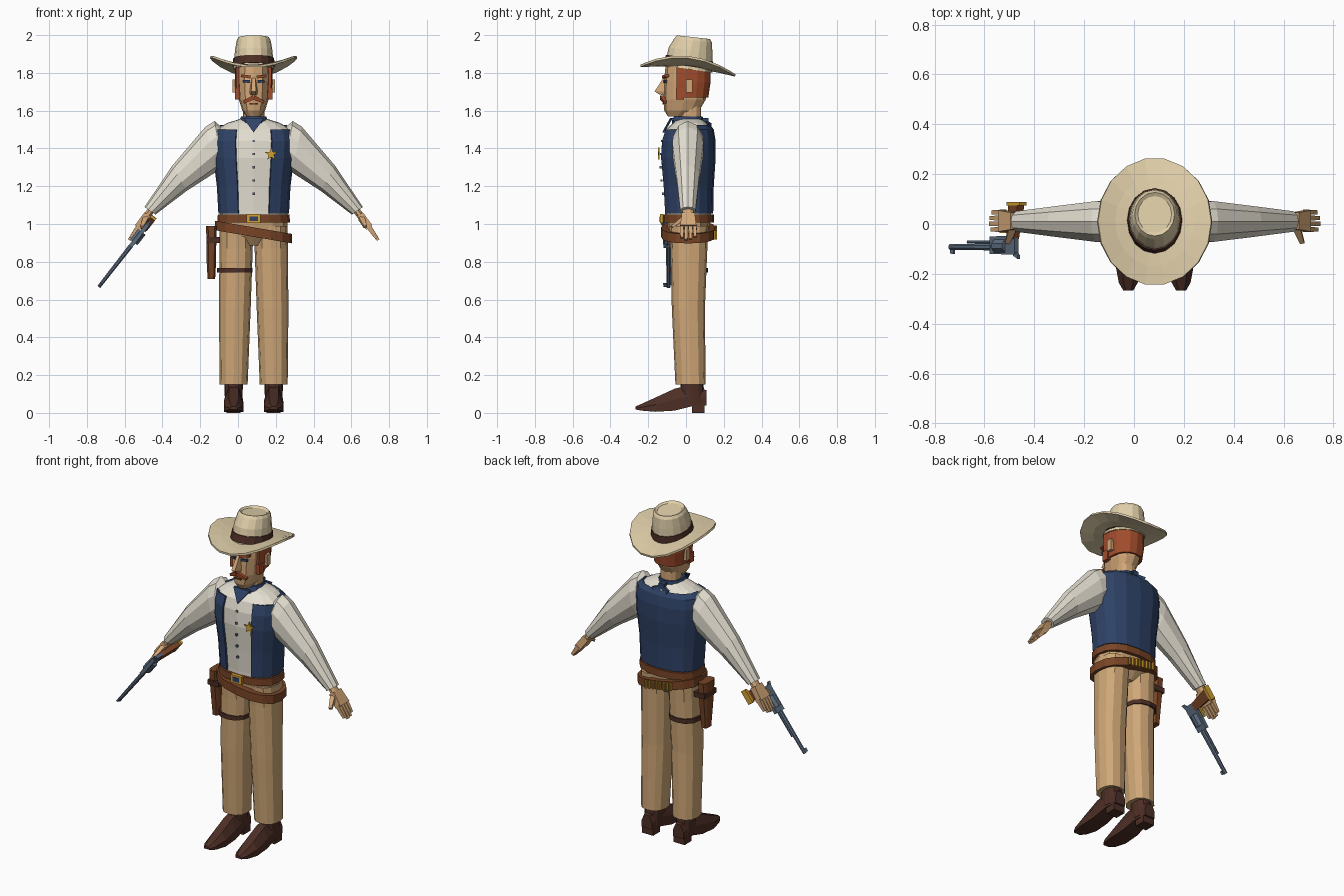
import bpy, bmesh, math
from mathutils import Vector as V

CX = 0.083  # body centre line


def material(name, r, g, b):
    m = bpy.data.materials.new(name)
    m.diffuse_color = (*[(v / 255) ** 2.2 for v in (r, g, b)], 1)
    return m


SHIRT = material("cream cotton", 228, 222, 208)
NAVY = material("navy cloth", 50, 68, 102)
SKIN = material("tan skin", 208, 164, 118)
PANTS = material("khaki cloth", 205, 165, 118)
LEATHER = material("brown leather", 120, 70, 42)
DARK = material("dark leather", 78, 50, 42)
FELT = material("pale felt", 224, 206, 168)
HAIR = material("auburn hair", 160, 78, 48)
BRASS = material("brass", 208, 158, 52)
STEEL = material("blued steel", 92, 108, 126)


def loft(name, rings, mat, caps=True, keep=None, thick=0):
    """Skin a list of point rings; keep filters faces, thick makes a shell."""
    bm = bmesh.new()
    rows = [[bm.verts.new(p) for p in r] for r in rings]
    n = len(rows[0])
    for a, b in zip(rows, rows[1:]):
        for i in range(n):
            j = (i + 1) % n
            bm.faces.new((a[i], a[j], b[j], b[i]))
    if caps:
        bm.faces.new(rows[0])
        bm.faces.new(rows[-1])
    bmesh.ops.recalc_face_normals(bm, faces=bm.faces)
    if keep:
        bad = [f for f in bm.faces if not keep(f.calc_center_median())]
        bmesh.ops.delete(bm, geom=bad, context='FACES')
    me = bpy.data.meshes.new(name)
    bm.to_mesh(me)
    bm.free()
    me.materials.append(mat)
    ob = bpy.data.objects.new(name, me)
    bpy.context.collection.objects.link(ob)
    if thick:
        m = ob.modifiers.new("shell", 'SOLIDIFY')
        m.thickness, m.offset = thick, -1
    return ob


def hoop(z, rx, yf, yb, n=12, s=0, tilt=0, slope=0, p=0.85):
    """Horizontal squarish ring from y=yf to y=yb, optionally slanted."""
    out = []
    for i in range(n):
        a = 2 * math.pi * i / n - math.pi / 2
        x = math.copysign(abs(math.cos(a)) ** p, math.cos(a)) * rx
        y = math.copysign(abs(math.sin(a)) ** p, math.sin(a)) * (yb - yf) / 2
        out.append(V((CX + s + x, (yf + yb) / 2 + y, z + tilt * x + slope * y)))
    return out


def bar(name, p0, p1, w0, w1, mat, side=(0, 1, 0), n=4):
    """Tapered prism from p0 to p1; w = (half size along side, across)."""
    p0, p1, v = V(p0), V(p1), V(side)
    u = (p1 - p0).cross(v).normalized()
    k = math.sqrt(2) if n == 4 else 1
    ang = [2 * math.pi * (i + 0.5) / n for i in range(n)]
    return loft(name, [[p + v * w[0] * k * math.cos(a) + u * w[1] * k * math.sin(a) for a in ang]
                       for p, w in ((p0, w0), (p1, w1))], mat)


def box(name, s, y, z, hx, hy, hz, mat):
    return bar(name, (CX + s, y, z - hz), (CX + s, y, z + hz), (hy, hx), (hy, hx), mat)


def plate(name, pts, y, mat, t=0.008):
    return loft(name, [[(CX + s, y + d, z) for s, z in pts] for d in (0, -t)], mat)


# Shirt torso and open vest
TORSO = [(1.03, .178, -.11, .13), (1.07, .178, -.11, .135), (1.2, .186, -.118, .138),
         (1.35, .205, -.132, .148), (1.44, .21, -.127, .148), (1.5, .2, -.108, .138),
         (1.535, .14, -.07, .11), (1.56, .06, -.045, .075)]
loft("shirt_body", [hoop(*t, n=16) for t in TORSO], SHIRT)
loft("vest", [hoop(z, rx + .009, f - .009, b + .009, n=16) for z, rx, f, b in
              [(1.055, .178, -.11, .135)] + TORSO[2:6] + [(1.525, .165, -.085, .12)]], NAVY, False,
     lambda c: not (c.y < -.04 and abs(c.x - CX) < .08) and (c.z < 1.5 or c.y > .04), .012)
for i in range(5):
    box("shirt_button", 0, -.122 - .012 * math.sin(i * .7), 1.16 + i * .07, .006, .006, .006, STEEL)
star = [((.036 if i % 2 == 0 else .015) * math.sin(i * math.pi / 5) + .093,
         (.036 if i % 2 == 0 else .015) * math.cos(i * math.pi / 5) + 1.37) for i in range(10)]
plate("star_badge", star, -.139, BRASS)

# Neckerchief
loft("neckerchief", [hoop(1.525, .078, -.075, .09), hoop(1.55, .074, -.075, .092),
                     hoop(1.57, .066, -.062, .088)], NAVY)
loft("neckerchief_point", [[(CX + s, y, z) for s, y, z in r] for r in
     ([(-.055, -.07, 1.56), (.055, -.07, 1.56), (0, -.115, 1.485)],
      [(-.055, -.085, 1.56), (.055, -.085, 1.56), (0, -.126, 1.485)])], NAVY)
box("neckerchief_knot", 0, .1, 1.545, .018, .018, .016, NAVY)
for k in (-1, 1):
    bar("neckerchief_tail", (CX, .105, 1.54), (CX + k * .045, .128, 1.515), (.008, .008), (.008, .02), NAVY)

# Head and face
loft("neck", [hoop(1.52, .058, -.035, .08), hoop(1.64, .056, -.035, .08)], SKIN)
loft("head", [hoop(1.568, .036, -.095, .0), hoop(1.6, .06, -.115, .07), hoop(1.66, .079, -.12, .105),
              hoop(1.76, .086, -.117, .115), hoop(1.86, .084, -.105, .11)], SKIN)
loft("hair", [hoop(z, rx, -.12, yb, n=16) for z, rx, yb in
              ((1.67, .093, .118), (1.75, .1, .13), (1.845, .1, .13))], HAIR, False,
     lambda c: c.y > -.065, .02)
nose = [[(CX + s, y, z) for s, y, z in r] for r in
        ([(-.01, -.11, 1.775), (.01, -.11, 1.775), (.009, -.122, 1.77), (-.009, -.122, 1.77)],
         [(-.022, -.11, 1.7), (.022, -.11, 1.7), (.012, -.166, 1.702), (-.012, -.166, 1.702)],
         [(-.018, -.11, 1.682), (.018, -.11, 1.682), (.01, -.14, 1.685), (-.01, -.14, 1.685)])]
loft("nose", nose, SKIN)
box("mouth", 0, -.12, 1.637, .022, .004, .004, LEATHER)
for k in (-1, 1):
    bar("eyebrow", (CX + k * .016, -.117, 1.778), (CX + k * .068, -.1, 1.785), (.01, .008), (.01, .006), HAIR)
    bar("eye", (CX + k * .02, -.114, 1.754), (CX + k * .056, -.106, 1.756), (.006, .008), (.006, .006), NAVY)
    bar("moustache", (CX, -.126, 1.67), (CX + k * .054, -.112, 1.645), (.012, .012), (.008, .007), HAIR)
    box("ear", k * .1, .018, 1.73, .012, .017, .034, SKIN)
    box("sideburn", k * .087, -.032, 1.69, .012, .022, .03, HAIR)

# Wide brimmed hat
brim = []
for f in (.4, .7, 1):
    ring = []
    for i in range(18):
        a = 2 * math.pi * i / 18
        x, y = .227 * f * math.cos(a), .256 * f * math.sin(a)
        ring.append((CX + x, y + .01, 1.838 - .1 * y + 1.0 * x * x - .35 * y * y))
    brim.append(ring)
loft("hat_brim", brim, FELT, False, None, .012)
loft("hat_crown", [hoop(1.82, .108, -.113, .14, 16, slope=-.15, p=1),
                   hoop(1.92, .099, -.092, .14, 16, slope=-.12, p=1),
                   hoop(1.972, .09, -.062, .137, 16, slope=-.11, p=1),
                   hoop(1.989, .08, -.048, .127, 16, slope=-.11, p=1),
                   hoop(1.98, .068, -.035, .112, 16, slope=-.11, p=1)], FELT)
loft("hat_band", [hoop(1.835, .112, -.118, .144, 16, slope=-.15, p=1),
                  hoop(1.878, .108, -.106, .144, 16, slope=-.14, p=1)], DARK)

# Trousers and belts
loft("hips", [hoop(.885, .07, -.05, .075), hoop(.94, .176, -.09, .12), hoop(1.03, .18, -.105, .13)], PANTS)
loft("belt", [hoop(1.008, .192, -.125, .148, 16), hoop(1.05, .19, -.125, .148, 16)], LEATHER)
box("belt_buckle", 0, -.13, 1.028, .037, .008, .024, BRASS)
box("buckle_inset", 0, -.137, 1.028, .022, .004, .013, NAVY)
loft("gun_belt", [hoop(.932, .204, -.132, .155, 16, tilt=-.17),
                  hoop(.982, .204, -.132, .155, 16, tilt=-.17)], LEATHER)
for i in range(8):
    s = -.09 + i * .024
    bar("cartridge", (CX + s, .156, .932 - .17 * s), (CX + s, .156, .978 - .17 * s),
        (.008, .007), (.008, .007), BRASS, n=6)
loft("holster", [[(CX - .224 + x * w, .005 + y * d, z) for x, y in
                  ((-1, -.6), (-.6, -1), (.6, -1), (1, -.6), (1, .6), (.6, 1), (-.6, 1), (-1, .6))]
                 for z, w, d in ((.71, .02, .03), (.8, .025, .038), (.9, .026, .05), (.99, .028, .055))], LEATHER)
bar("holster_strap", (CX - .215, .005, .9), (CX - .215, .005, .93), (.056, .036), (.058, .036), DARK)
loft("leg_strap", [hoop(z, .094, -.088, .117, s=-.1) for z in (.742, .768)], DARK)

for k, nm in ((1, "left"), (-1, "right")):
    P = lambda s, y, z: V((CX + k * s, y, z))
    # Legs and boots
    loft(nm + "_trouser_leg", [hoop(.15, .074, -.056, .104, s=k * .106), hoop(.55, .084, -.075, .1, s=k * .1),
                               hoop(.87, .088, -.083, .113, s=k * .093),
                               hoop(.99, .088, -.09, .12, s=k * .092)], PANTS)
    loft(nm + "_boot_shaft", [hoop(.05, .046, -.03, .1, s=k * .106),
                              hoop(.19, .05, -.03, .09, s=k * .106)], DARK)
    loft(nm + "_boot_foot", [[P(.106 + x * w, y, zb + (zt - zb) * h) for x, h in
                              ((-1, 0), (1, 0), (1, .5), (.5, 1), (-.5, 1), (-1, .5))]
                             for y, w, zb, zt in ((.108, .035, .04, .12), (.03, .044, .035, .15),
                                                  (-.06, .05, .012, .128), (-.16, .052, .006, .082),
                                                  (-.235, .038, .012, .048), (-.267, .02, .018, .034))], DARK)
    box(nm + "_boot_heel", k * .106, .065, .022, .037, .034, .022, DARK)
    # Sleeves: outer point, inner point, depth
    rings = []
    for ox, oz, ix, iz, d in ((.15, 1.495, .14, 1.37, .06), (.207, 1.545, .165, 1.31, .083),
                              (.255, 1.515, .2, 1.275, .086), (.43, 1.31, .355, 1.175, .064),
                              (.578, 1.09, .52, 1.05, .043)):
        o, i = P(ox, .01, oz), P(ix, .01, iz)
        rings.append([(o + i) / 2 + (o - i) / 2 * math.cos(a) + V((0, d * math.sin(a), 0))
                      for a in [j * math.pi / 5 for j in range(10)]])
    loft(nm + "_sleeve", rings, SHIRT)
    # Hands
    bar(nm + "_wrist", P(.53, .01, 1.09), P(.568, .012, 1.04), (.028, .02), (.034, .02), SKIN, n=8)
    bar(nm + "_palm", P(.562, .012, 1.05), P(.612, .012, .982), (.034, .02), (.043, .02), SKIN)
    for j, ln in enumerate((.86, 1, .95, .78)):
        y = -.022 + j * .023
        bar(nm + "_finger", P(.606, y, .99), P(.606 + .053 * ln, y, .99 - .075 * ln),
            (.0105, .014), (.008, .008), SKIN)
    bar(nm + "_thumb", P(.57, -.015, 1.03), P(.592, -.075, .985), (.012, .015), (.007, .009), SKIN,
        side=(0, .6, -.8))

# Revolver, aligned to a barrel axis
G = lambda t, y: V((-.5 - .616 * t, y, .97 - .788 * t))
bar("gun_frame", G(-.045, -.085), G(.115, -.085), (.038, .01), (.035, .011), STEEL)
bar("gun_cylinder", G(.015, -.088), G(.085, -.088), (.028, .027), (.028, .027), STEEL, n=8)
bar("gun_barrel", G(.11, -.092), G(.385, -.092), (.015, .013), (.012, .01), STEEL, n=8)
bar("ejector_rod", G(.11, -.073), G(.27, -.073), (.007, .007), (.007, .007), STEEL, n=6)
bar("front_sight", G(.36, -.11), G(.382, -.11), (.011, .004), (.008, .004), STEEL)
bar("gun_hammer", G(-.03, -.115), G(-.06, -.132), (.012, .006), (.008, .006), STEEL)
bar("trigger_guard", G(-.005, -.03), G(.055, -.03), (.006, .007), (.006, .007), BRASS)
bar("gun_grip", G(-.02, -.06), G(-.045, .078), (.024, .014), (.03, .018), LEATHER, side=(.616, 0, .788))
bar("grip_cap", G(-.045, .074), G(-.047, .088), (.042, .018), (.042, .018), BRASS, side=(.616, 0, .788))
